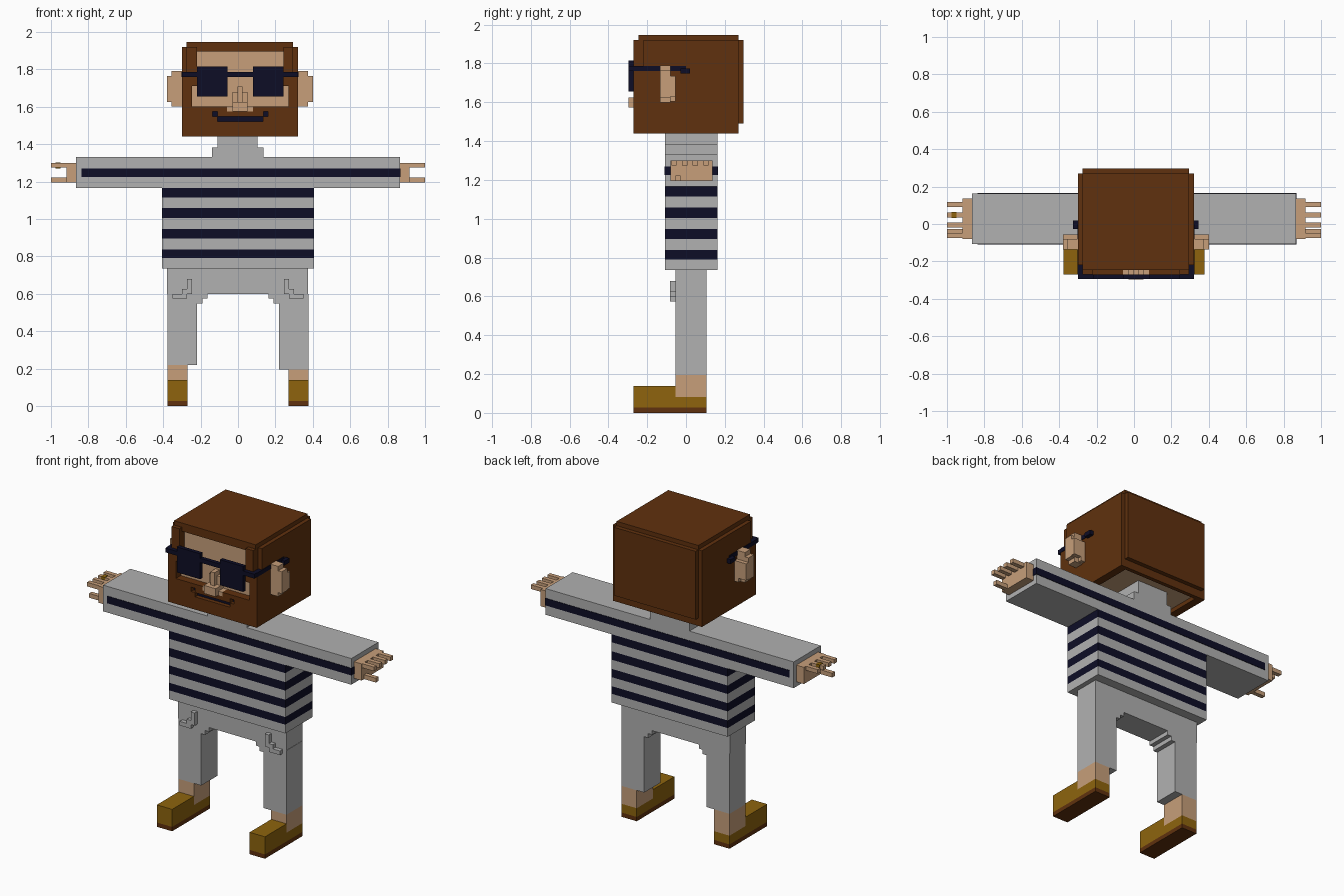
import bpy, bmesh

cube = bpy.data.objects.get("Cube")
if cube:
    bpy.data.objects.remove(cube, do_unlink=True)


def material(name, r, g, b):
    lin = [((c / 255 + 0.055) / 1.055) ** 2.4 if c > 10 else c / 255 / 12.92 for c in (r, g, b)]
    m = bpy.data.materials.new(name)
    m.use_nodes = True
    m.diffuse_color = (*lin, 1)
    m.node_tree.nodes["Principled BSDF"].inputs["Base Color"].default_value = (*lin, 1)
    return m


GREY = material("grey cloth", 177, 177, 177)
SKIN = material("skin", 199, 159, 122)
BROWN = material("brown hair", 96, 49, 14)
NAVY = material("dark navy", 13, 13, 38)
OLIVE = material("olive leather", 142, 100, 13)


def blocks(name, mat, *boxes):
    """One object from boxes given as (x0, x1, y0, y1, z0, z1)."""
    bm = bmesh.new()
    for x0, x1, y0, y1, z0, z1 in boxes:
        verts = bmesh.ops.create_cube(bm, size=1)["verts"]
        for v in verts:
            v.co = (x1 if v.co.x > 0 else x0,
                    y1 if v.co.y > 0 else y0,
                    z1 if v.co.z > 0 else z0)
    me = bpy.data.meshes.new(name)
    bm.to_mesh(me)
    bm.free()
    me.materials.append(mat)
    ob = bpy.data.objects.new(name, me)
    bpy.context.collection.objects.link(ob)
    return ob


def mx(s, x0, x1, *rest):
    """Mirror a box to side s (+1 left, -1 right)."""
    return (x0, x1, *rest) if s > 0 else (-x1, -x0, *rest)


# Legs, trousers and shoes
Y0, Y1 = -0.055, 0.105
blocks("trouser_hips", GREY, (-0.38, 0.375, Y0, Y1, 0.60, 0.735))
for s, side, cuff in ((1, "left", 0.195), (-1, "right", 0.22)):
    blocks(side + "_trouser_leg", GREY,
           mx(s, 0.218, 0.377, Y0, Y1, cuff, 0.60),
           mx(s, 0.19, 0.218, Y0, Y1, 0.547, 0.60),
           mx(s, 0.163, 0.19, Y0, Y1, 0.574, 0.60))
    blocks(side + "_pocket_trim", GREY,
           mx(s, 0.245, 0.272, -0.082, Y0, 0.60, 0.68),
           mx(s, 0.245, 0.30, -0.082, Y0, 0.60, 0.626),
           mx(s, 0.272, 0.35, -0.082, Y0, 0.574, 0.60))
    blocks(side + "_ankle", SKIN, mx(s, 0.27, 0.377, Y0, Y1, 0.082, cuff))
    blocks(side + "_shoe", OLIVE,
           mx(s, 0.27, 0.377, -0.27, Y1, 0.027, 0.082),
           mx(s, 0.27, 0.377, -0.27, Y0, 0.082, 0.138))
    blocks(side + "_sole", BROWN, mx(s, 0.27, 0.377, -0.27, Y1, 0, 0.027))

# Striped shirt as stacked bands
Y0, Y1 = -0.107, 0.163
levels = [0.735, 0.79, 0.838, 0.895, 0.947, 1.005, 1.058, 1.115, 1.165]
bands = [(-0.405, 0.405, Y0, Y1, a, b) for a, b in zip(levels, levels[1:])]
blocks("shirt_grey_bands", GREY, *bands[0::2])
blocks("shirt_dark_bands", NAVY, *bands[1::2])
blocks("sleeves", GREY, (-0.865, 0.865, Y0, Y1, 1.165, 1.33))
blocks("sleeve_stripes", NAVY,
       (-0.837, 0.868, Y0 - 0.003, Y0 + 0.027, 1.225, 1.27),
       (-0.837, 0.868, Y1 - 0.027, Y1 + 0.003, 1.225, 1.27))
blocks("collar", GREY,
       (-0.138, 0.136, Y0, Y1, 1.33, 1.383),
       (-0.11, 0.105, Y0, Y1, 1.383, 1.466))

# Hands with four fingers and a thumb
for s, side in ((1, "left"), (-1, "right")):
    fingers = [mx(s, 0.915, 1.0, y, y + 0.027, 1.274, 1.30) for y in (-0.075, -0.02, 0.034, 0.09)]
    blocks(side + "_hand", SKIN,
           mx(s, 0.865, 0.918, -0.08, 0.137, 1.195, 1.30),
           mx(s, 0.915, 1.0, -0.055, -0.028, 1.195, 1.222), *fingers)
blocks("finger_ring", OLIVE, (-0.976, -0.95, 0.031, 0.064, 1.271, 1.303))

# Head core
blocks("face", SKIN, (-0.25, 0.27, -0.22, 0.245, 1.466, 1.90))

# Hair shell: cap, fringe, back and sides
F, B = -0.27, -0.22
blocks("hair", BROWN,
       (-0.275, 0.295, -0.245, 0.27, 1.895, 1.947),
       (-0.30, 0.32, 0.245, 0.27, 1.44, 1.92),
       (-0.275, 0.295, 0.27, 0.297, 1.49, 1.92),
       (-0.30, -0.25, B, 0.27, 1.44, 1.92),
       (0.27, 0.32, B, 0.27, 1.44, 1.92),
       (-0.30, -0.275, F, B, 1.44, 1.76),
       (0.295, 0.32, F, B, 1.44, 1.76))

# Beard and front pillars, leaving gaps for mouth, nose and cheeks
front = [(-0.275, 0.295, 1.44, 1.52),
         (-0.275, -0.11, 1.52, 1.547), (0.135, 0.295, 1.52, 1.547),
         (-0.275, -0.137, 1.547, 1.574), (-0.11, 0.135, 1.547, 1.574),
         (0.16, 0.295, 1.547, 1.574),
         (-0.275, -0.058, 1.574, 1.60), (0.08, 0.295, 1.574, 1.60),
         (-0.275, -0.245, 1.60, 1.71), (0.27, 0.295, 1.60, 1.71),
         (-0.275, -0.22, 1.71, 1.92), (0.243, 0.295, 1.71, 1.92)]
blocks("beard_and_sideburns", BROWN, *[(a, b, F, B, c, d) for a, b, c, d in front])
blocks("mouth", NAVY,
       (-0.11, 0.135, -0.245, B, 1.52, 1.547),
       (-0.137, -0.11, -0.245, B, 1.547, 1.574),
       (0.135, 0.16, -0.245, B, 1.547, 1.574))

# Nose
blocks("nose", SKIN,
       (-0.058, 0.08, F, B, 1.574, 1.60),
       (-0.03, 0.052, -0.297, B, 1.574, 1.625),
       (-0.03, 0.052, -0.245, B, 1.625, 1.68),
       (-0.003, 0.025, F, B, 1.625, 1.708))

# Ears
for s, side, x in ((1, "left", 0.32), (-1, "right", 0.30)):
    blocks(side + "_ear", SKIN,
           mx(s, x, x + 0.055, -0.135, -0.08, 1.60, 1.79),
           mx(s, x + 0.055, x + 0.08, -0.135, -0.08, 1.625, 1.763),
           mx(s, x, x + 0.08, -0.08, -0.055, 1.63, 1.735),
           mx(s, x, x + 0.028, -0.08, -0.055, 1.605, 1.735))

# Sunglasses
G = -0.295
blocks("sunglass_lenses", NAVY,
       (-0.22, -0.057, G, F, 1.655, 1.815),
       (0.08, 0.243, G, F, 1.655, 1.815))
blocks("sunglass_bar", NAVY, (-0.30, 0.32, G, F, 1.76, 1.787))
for s, side, x in ((1, "left", 0.323), (-1, "right", 0.303)):
    blocks(side + "_sunglass_arm", NAVY,
           mx(s, x - 0.028, x, F, 0.0, 1.76, 1.787),
           mx(s, x - 0.028, x + 0.022, -0.028, 0.02, 1.748, 1.775))
